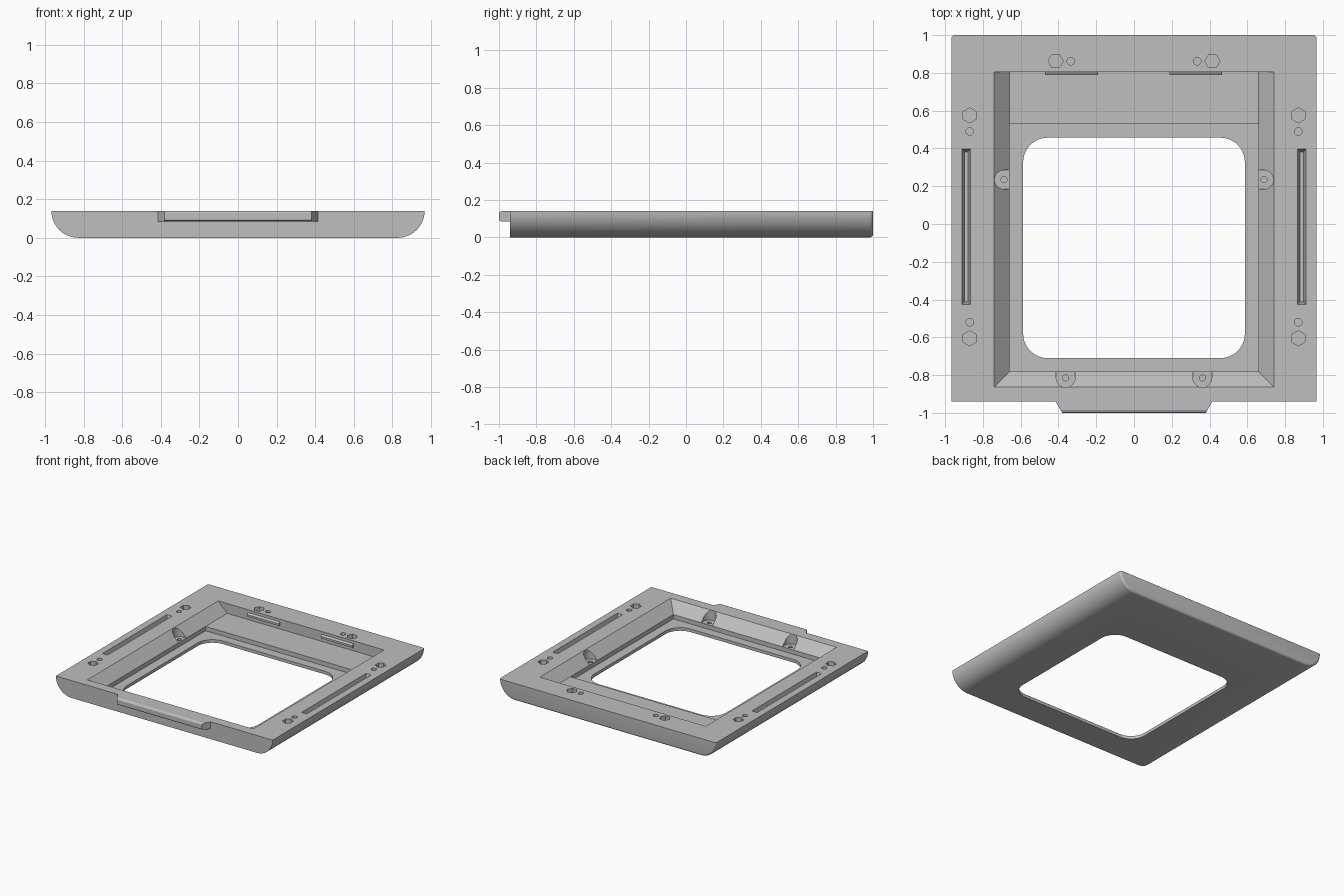
import bpy, bmesh, math

if "Cube" in bpy.data.objects:
    bpy.data.objects.remove(bpy.data.objects["Cube"])

TOP = 0.14
gray = bpy.data.materials.new("plain gray")
gray.diffuse_color = (0.52, 0.52, 0.52, 1)
gray.use_nodes = True
gray.node_tree.nodes["Principled BSDF"].inputs["Base Color"].default_value = gray.diffuse_color


def loft(name, loops):
    """Closed solid through equal-length point loops, capped at both ends."""
    bm = bmesh.new()
    rings = [[bm.verts.new(p) for p in loop] for loop in loops]
    n = len(rings[0])
    for a, b in zip(rings, rings[1:]):
        for i in range(n):
            j = (i + 1) % n
            bm.faces.new((a[i], a[j], b[j], b[i]))
    bm.faces.new(rings[0][::-1])
    bm.faces.new(rings[-1])
    bmesh.ops.recalc_face_normals(bm, faces=bm.faces)
    me = bpy.data.meshes.new(name)
    bm.to_mesh(me)
    bm.free()
    me.materials.append(gray)
    ob = bpy.data.objects.new(name, me)
    bpy.context.collection.objects.link(ob)
    return ob


def prism(name, pts, z0, z1):
    return loft(name, [[(x, y, z) for x, y in pts] for z in (z0, z1)])


def rect(x0, x1, y0, y1):
    return [(x0, y0), (x1, y0), (x1, y1), (x0, y1)]


def arc(cx, cy, r, a0, a1, n):
    angles = [math.radians(a0 + (a1 - a0) * i / n) for i in range(n + 1)]
    return [(cx + r * math.cos(a), cy + r * math.sin(a)) for a in angles]


def ngon(cx, cy, r, n, turn=0):
    return arc(cx, cy, r, turn, turn + 360, n)[:-1]


def cut(target, cutter):
    mod = target.modifiers.new("cut", 'BOOLEAN')
    mod.operation = 'DIFFERENCE'
    mod.solver = 'EXACT'
    mod.object = cutter
    bpy.context.view_layer.objects.active = target
    bpy.ops.object.modifier_apply(modifier=mod.name)
    bpy.data.objects.remove(cutter)


# Frame body: round-bottomed section swept front to back, soft back edge
def section(y, inset):
    r = 0.14 - inset
    pts = arc(-0.827, TOP, r, 180, 270, 14) + arc(0.827, TOP, r, 270, 360, 14)
    return [(x, y, z) for x, z in pts]


R = 0.018
sections = [section(-0.94, 0)]
for i in range(6):
    t = math.radians(90 * i / 5)
    sections.append(section(1 - R + R * math.sin(t), R * (1 - math.cos(t))))
frame = loft("frame", sections)

# Sloped recess with an upright back wall
def recess(z):
    e = z - 0.06
    return [(x, y, z) for x, y in rect(-0.66 - e, 0.66 + e, -0.782 - e, 0.805)]


cut(frame, loft("recess", [recess(0.06), recess(0.17)]))
# Deeper floor, leaving a shelf at the back
cut(frame, prism("well", rect(-0.66, 0.66, -0.782, 0.53), 0.025, 0.068))
# Rounded window
c = 0.13
window = (arc(0.587 - c, 0.457 - c, c, 0, 90, 10) + arc(-0.587 + c, 0.457 - c, c, 90, 180, 10)
          + arc(-0.587 + c, -0.71 + c, c, 180, 270, 10) + arc(0.587 - c, -0.71 + c, c, 270, 360, 10))
cut(frame, prism("window", window, -0.05, 0.05))

# Screw seats cut in the sloped walls, each with a pilot hole
for s in (-1, 1):
    side = [(s * x, y) for x, y in arc(0.688, 0.235, 0.05, -90, 90, 12)
            + [(0.63, 0.285), (0.63, 0.185)]]
    cut(frame, prism("side_seat", side, 0.06, 0.2))
    cut(frame, prism("side_pilot", ngon(s * 0.688, 0.235, 0.016, 16), 0.025, 0.1))
    front = arc(s * 0.362, -0.815, 0.05, 180, 360, 12) + [
        (s * 0.362 + 0.05, -0.75), (s * 0.362 - 0.05, -0.75)]
    cut(frame, prism("front_seat", front, 0.06, 0.2))
    cut(frame, prism("front_pilot", ngon(s * 0.362, -0.815, 0.016, 16), 0.025, 0.1))

# Hexagon nut pockets and round holes in the top face
for s in (-1, 1):
    for x, y, turn in ((0.87, 0.575, 30), (0.87, -0.605, 30), (0.415, 0.862, 0)):
        cut(frame, prism("nut_pocket", ngon(s * x, y, 0.04, 6, turn), 0.09, 0.2))
    for x, y in ((0.87, 0.49), (0.87, -0.52), (0.335, 0.862)):
        cut(frame, prism("round_hole", ngon(s * x, y, 0.02, 20), 0.09, 0.2))

    # Long tapered side groove
    def groove(z, w):
        return [(x, y, z) for x, y in
                rect(s * 0.888 - w, s * 0.888 + w, -0.403 - w, 0.373 + w)]
    cut(frame, loft("side_groove", [groove(0.085, 0.009), groove(TOP, 0.023),
                                    groove(0.16, 0.023)]))

# Front lip: mitred ends and chamfered front edges
def lip(y, half, z0, z1):
    return [(-half, y, z0), (half, y, z0), (half, y, z1), (-half, y, z1)]


front_lip = loft("front_lip", [lip(-0.94, 0.415, 0.085, TOP), lip(-0.986, 0.388, 0.085, TOP),
                               lip(-0.996, 0.382, 0.089, 0.135),
                               lip(-1.0, 0.38, 0.096, 0.128)])

# Snap ridges on the back wall
ridges = []
for name, x0 in (("left_ridge", -0.47), ("right_ridge", 0.187)):
    prof = [(0.806, 0.118), (0.788, 0.108), (0.788, 0.092), (0.806, 0.082)]
    ridges.append(loft(name, [[(x, y, z) for y, z in prof] for x in (x0, x0 + 0.28)]))

# Smooth the round surfaces, keep hard edges
for ob in [frame, front_lip] + ridges:
    bpy.ops.object.select_all(action='DESELECT')
    ob.select_set(True)
    bpy.context.view_layer.objects.active = ob
    bpy.ops.object.shade_smooth_by_angle(angle=math.radians(25))
